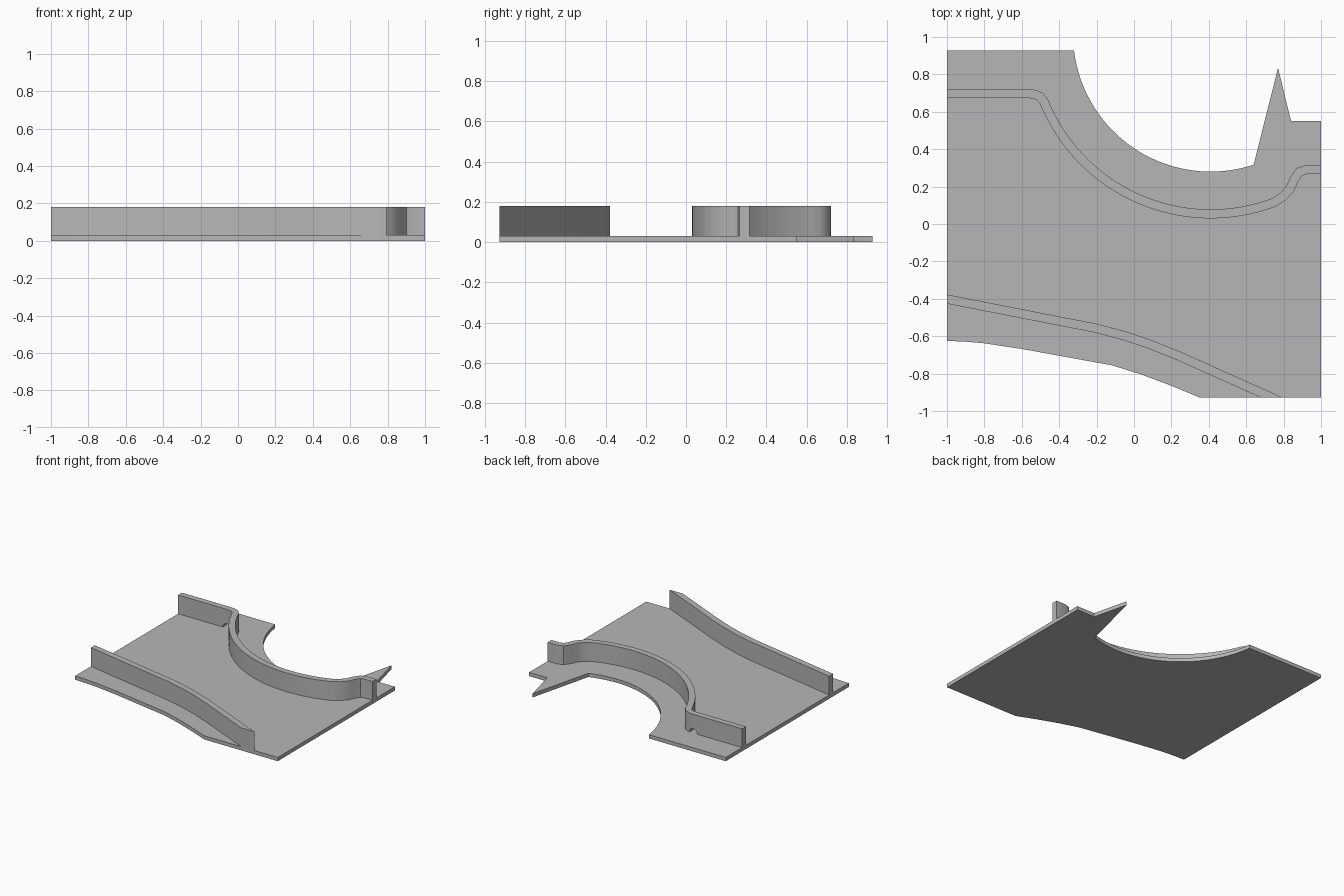
import bpy, bmesh
from math import cos, sin, radians
from mathutils import Vector

if "Cube" in bpy.data.objects:
    bpy.data.objects.remove(bpy.data.objects["Cube"], do_unlink=True)

BASE_H, WALL_TOP, WALL_W = 0.03, 0.18, 0.048
EDGE_Y = 0.927
BAY = Vector((0.41, 1.016))          # centre shared by the bay and its wall

grey = bpy.data.materials.new("Stone grey")
grey.use_nodes = True
COLOUR = (0.47, 0.47, 0.47, 1)
grey.diffuse_color = COLOUR
grey.node_tree.nodes["Principled BSDF"].inputs["Base Color"].default_value = COLOUR


def arc(radius, start, end, steps):
    """Points on a circle round the bay centre, angles in degrees."""
    angles = [radians(start + (end - start) * i / steps) for i in range(steps + 1)]
    return [BAY + Vector((cos(a), sin(a))) * radius for a in angles]


def ribbon(path, width):
    """Outline of a strip of constant width along a path, with mitred joints."""
    path = [Vector(p) for p in path]
    left, right = [], []
    for i, p in enumerate(path):
        before = (p - path[i - 1]).normalized() if i else None
        after = (path[i + 1] - p).normalized() if i < len(path) - 1 else None
        before, after = before or after, after or before
        along = (before + after).normalized()
        side = Vector((-along.y, along.x)) * (width / 2 / along.dot(after))
        left.append(p + side)
        right.append(p - side)
    return left + right[::-1]


def slab(name, outline, z0, z1):
    """Extruded outline, trimmed flush with the rectangular tile edges."""
    bm = bmesh.new()
    face = bm.faces.new([bm.verts.new((p[0], p[1], z0)) for p in outline])
    grown = bmesh.ops.extrude_face_region(bm, geom=[face])["geom"]
    verts = [g for g in grown if isinstance(g, bmesh.types.BMVert)]
    bmesh.ops.translate(bm, verts=verts, vec=(0, 0, z1 - z0))
    for co, no in (((1, 0, 0), (1, 0, 0)), ((-1, 0, 0), (-1, 0, 0)),
                   ((0, -EDGE_Y, 0), (0, -1, 0))):
        geom = bm.verts[:] + bm.edges[:] + bm.faces[:]
        bmesh.ops.bisect_plane(bm, geom=geom, plane_co=co, plane_no=no,
                               dist=1e-5, clear_outer=True)
        rim = [e for e in bm.edges if e.is_boundary]
        if rim:
            bmesh.ops.holes_fill(bm, edges=rim)
    bmesh.ops.recalc_face_normals(bm, faces=bm.faces[:])
    mesh = bpy.data.meshes.new(name)
    bm.to_mesh(mesh)
    bm.free()
    obj = bpy.data.objects.new(name, mesh)
    bpy.context.collection.objects.link(obj)
    mesh.materials.append(grey)
    return obj


# Base plate: round bay and spike at the back, curved shore at the front
plate = [(-1, EDGE_Y)] + arc(0.736, 187, 288.2, 32)
plate += [(0.77, 0.835), (0.84, 0.55), (1, 0.55), (1, -EDGE_Y), (0.35, -EDGE_Y),
          (0.2, -0.865), (0.04, -0.805), (-0.12, -0.755), (-0.6, -0.668),
          (-0.8, -0.638), (-0.9, -0.629), (-1, -0.625)]
base = slab("base_plate", plate, 0, BASE_H)

# Back wall: straight run, sweep round the bay, short return
path = [(-1.1, 0.697), (-0.56, 0.697), (-0.53, 0.693), (-0.504, 0.682)]
path += arc(0.962, 202, 290.7, 32)
path += [(0.8, 0.15), (0.835, 0.19), (0.86, 0.245), (0.885, 0.279),
         (0.92, 0.291), (1.1, 0.291)]
back_wall = slab("back_wall", ribbon(path, WALL_W), BASE_H, WALL_TOP)

# Front wall: gently bending, cut off by the front edge
path = [(-1.1, -0.382), (-0.2, -0.558), (-0.05, -0.598), (0.09, -0.645),
        (0.25, -0.71), (0.73, -0.925), (0.9, -1.001)]
front_wall = slab("front_wall", ribbon(path, WALL_W), BASE_H, WALL_TOP)

# Small arched drain through the back wall
bpy.ops.mesh.primitive_cylinder_add(vertices=24, radius=0.035, depth=0.2,
                                    location=(-0.57, 0.697, BASE_H),
                                    rotation=(radians(90), 0, 0))
cutter = bpy.context.object
cutter.name = "drain_cutter"
cutter.hide_render = True
cutter.display_type = 'WIRE'
cutter.data.materials.append(grey)
drain = back_wall.modifiers.new("Drain", 'BOOLEAN')
drain.operation, drain.solver, drain.object = 'DIFFERENCE', 'EXACT', cutter
bpy.context.view_layer.objects.active = back_wall
with bpy.context.temp_override(object=back_wall, active_object=back_wall):
    bpy.ops.object.modifier_apply(modifier="Drain")
bpy.data.objects.remove(cutter, do_unlink=True)

# Smooth the curves, keep the corners sharp
bpy.ops.object.select_all(action='DESELECT')
for obj in (base, back_wall, front_wall):
    obj.select_set(True)
bpy.context.view_layer.objects.active = base
bpy.ops.object.shade_smooth_by_angle(angle=radians(30))
